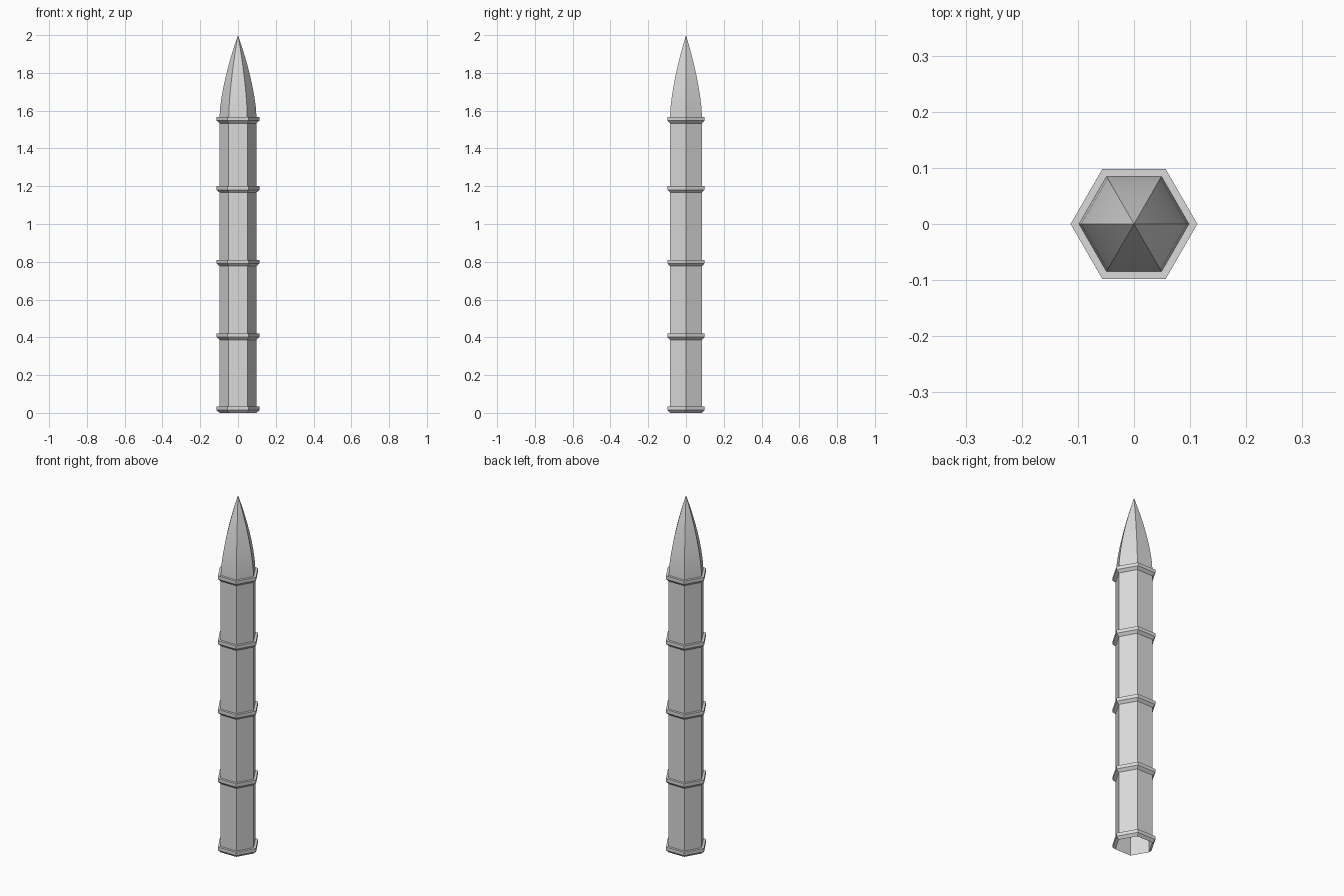
import bpy
import bmesh
from math import cos, sin, tau

if "Cube" in bpy.data.objects:
    bpy.data.objects.remove(bpy.data.objects["Cube"], do_unlink=True)

SIDES = 6
SHAFT_R = 0.098
RING_R = 0.113
RING_H = 0.033
RING_TOPS = [0.033, 0.42, 0.81, 1.20, 1.566]

stone = bpy.data.materials.new("pale grey")
stone.use_nodes = True
stone.diffuse_color = (0.7, 0.7, 0.7, 1)
stone.node_tree.nodes["Principled BSDF"].inputs["Base Color"].default_value = (0.7, 0.7, 0.7, 1)


def hex_sweep(name, profile):
    """Turn a (radius, height) profile, listed bottom to top, into a six-sided shell."""
    bm = bmesh.new()
    loops = []
    for r, z in profile:
        if r == 0:
            loops.append([bm.verts.new((0, 0, z))] * SIDES)
        else:
            loops.append([bm.verts.new((r * cos(tau * i / SIDES), r * sin(tau * i / SIDES), z))
                          for i in range(SIDES)])
    for low, high in zip(loops, loops[1:]):
        for i in range(SIDES):
            j = (i + 1) % SIDES
            corners = [low[i], low[j], high[j], high[i]]
            bm.faces.new(list(dict.fromkeys(corners)))
    mesh = bpy.data.meshes.new(name)
    bm.to_mesh(mesh)
    bm.free()
    mesh.materials.append(stone)
    obj = bpy.data.objects.new(name, mesh)
    bpy.context.collection.objects.link(obj)
    return obj


# Hollow shaft, open at the bottom
hex_sweep("shaft", [(SHAFT_R, 0), (SHAFT_R, RING_TOPS[-1])])

# Collars with a flat top and a sloped underside
for n, top in enumerate(RING_TOPS, 1):
    hex_sweep(f"collar_{n}", [(SHAFT_R, top - RING_H), (RING_R, top - 0.019),
                              (RING_R, top), (SHAFT_R, top)])

# Curved spire, smooth along its height and sharp at its six edges
base = RING_TOPS[-1]
steps = 8
spire = hex_sweep("spire", [(SHAFT_R * (1 - (k / steps) ** 1.55), base + (2 - base) * k / steps)
                            for k in range(steps)] + [(0, 2)])
bpy.ops.object.select_all(action="DESELECT")
spire.select_set(True)
bpy.context.view_layer.objects.active = spire
bpy.ops.object.shade_smooth_by_angle()
